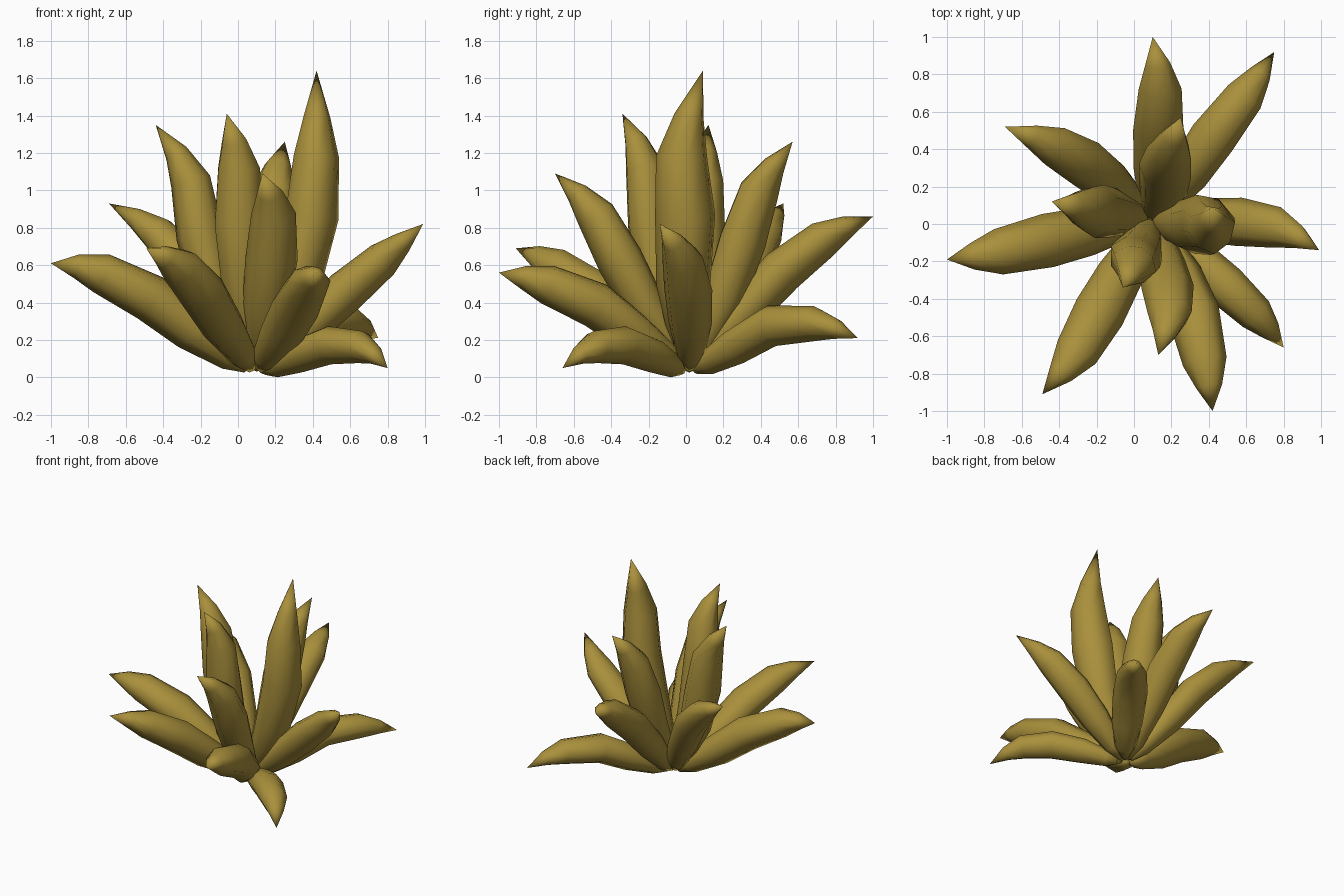
import bpy, bmesh
from mathutils import Vector

if "Cube" in bpy.data.objects:
    bpy.data.objects.remove(bpy.data.objects["Cube"])

mat = bpy.data.materials.new("olive gold")
mat.diffuse_color = (0.40, 0.28, 0.045, 1)
mat.use_nodes = True
mat.node_tree.nodes["Principled BSDF"].inputs["Base Color"].default_value = mat.diffuse_color

# plump leaf section: (across, towards the plant's inner side)
SECTION = [(-1, .12), (-.7, -.56), (0, -.92), (.7, -.56),
           (1, .12), (.6, .68), (0, .86), (-.6, .68)]
# radius of each ring, as part of the leaf's half width
RADII = [.22, .60, .90, 1.0, .85, .50]


def leaf(name, half_width, path):
    pts = [Vector(p) for p in path]
    # extra rings: one near the root, one near the tip that follows the bend
    bend = pts[2] - 2 * pts[3] + pts[4]
    pts.insert(4, pts[3].lerp(pts[4], .5) - bend / 8)
    pts.insert(1, pts[0].lerp(pts[1], .3))
    d = pts[-1] - pts[0]
    d.z = 0
    across = Vector((0, 0, 1)).cross(d.normalized())
    bm = bmesh.new()
    rings = []
    for i, r in enumerate(RADII):
        t = (pts[i + 1] - pts[max(i - 1, 0)]).normalized()
        w = (across - t * across.dot(t)).normalized()
        n = t.cross(w)
        rings.append([bm.verts.new(pts[i] + (w * a + n * b) * r * half_width)
                      for a, b in SECTION])
    tip = bm.verts.new(pts[-1])
    k = len(SECTION)
    for a, b in zip(rings, rings[1:]):
        for j in range(k):
            bm.faces.new((a[j], a[(j + 1) % k], b[(j + 1) % k], b[j]))
    for j in range(k):
        bm.faces.new((rings[-1][j], rings[-1][(j + 1) % k], tip))
    bm.faces.new(rings[0])
    bmesh.ops.recalc_face_normals(bm, faces=bm.faces)
    for f in bm.faces:
        f.smooth = True
    me = bpy.data.meshes.new(name)
    bm.to_mesh(me)
    bm.free()
    me.materials.append(mat)
    ob = bpy.data.objects.new(name, me)
    bpy.context.collection.objects.link(ob)


# tall inner leaves
leaf("inner_leaf_right", .165, [(.12, .02, .06), (.31, -.01, .50), (.39, 0, .86), (.415, -.02, 1.18), (.42, .09, 1.64)])
leaf("inner_leaf_front", .143, [(.09, 0, .06), (.03, -.14, .45), (0, -.19, .82), (0, -.22, 1.12), (-.06, -.34, 1.41)])
leaf("inner_leaf_left", .145, [(.06, .03, .06), (-.12, .06, .43), (-.20, .07, .76), (-.25, .08, 1.05), (-.44, .12, 1.35)])
leaf("inner_leaf_back", .145, [(.10, .04, .06), (.16, .2, .43), (.17, .3, .73), (.19, .39, 1.0), (.25, .57, 1.26)])
# middle leaves
leaf("mid_leaf_front", .14, [(.11, 0, .06), (.15, -.22, .38), (.18, -.35, .63), (.19, -.48, .87), (.13, -.70, 1.09)])
leaf("mid_leaf_back_left", .13, [(.07, .04, .06), (-.13, .22, .37), (-.27, .33, .60), (-.43, .42, .77), (-.69, .52, .93)])
leaf("mid_leaf_right", .13, [(.13, .02, .05), (.38, .02, .28), (.57, .01, .46), (.77, -.02, .63), (.99, -.14, .82)])
leaf("mid_leaf_back", .135, [(.10, .04, .05), (.12, .30, .34), (.13, .51, .57), (.14, .73, .74), (.10, 1.0, .86)])
leaf("mid_leaf_front_left", .14, [(.07, 0, .05), (-.08, -.28, .27), (-.19, -.48, .45), (-.31, -.69, .59), (-.49, -.91, .69)])
# low outer leaves
leaf("outer_leaf_left", .145, [(.05, .02, .05), (-.25, -.04, .26), (-.47, -.09, .43), (-.73, -.15, .56), (-1, -.19, .61)])
leaf("outer_leaf_front", .14, [(.12, -.01, .05), (.24, -.28, .24), (.32, -.48, .39), (.38, -.74, .50), (.42, -1, .56)])
leaf("outer_leaf_back_right", .125, [(.13, .05, .04), (.29, .27, .17), (.42, .46, .28), (.59, .68, .29), (.75, .92, .21)])
leaf("outer_leaf_front_right", .115, [(.14, -.02, .035), (.33, -.18, .12), (.49, -.33, .175), (.65, -.48, .165), (.80, -.66, .05)])
